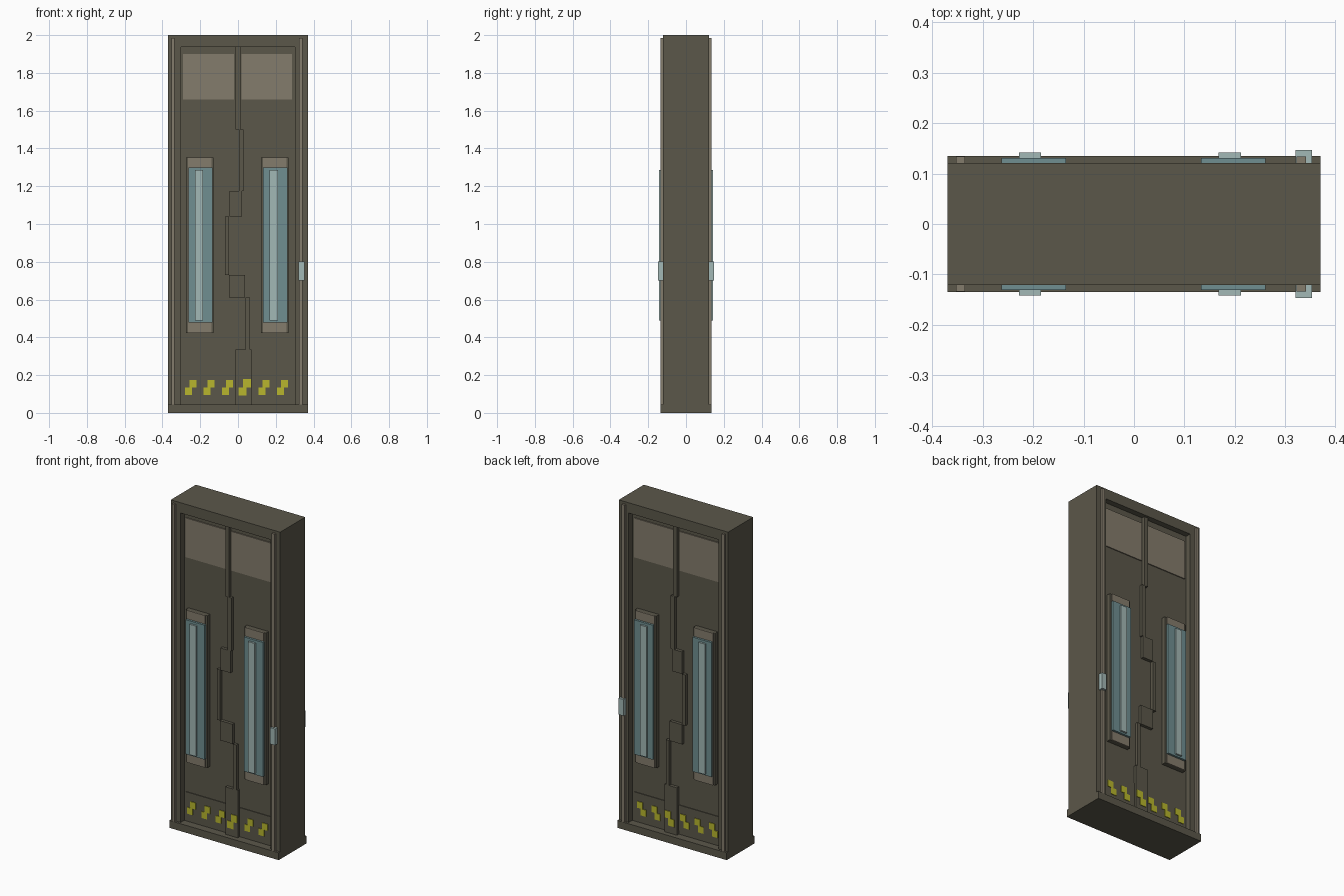
import bpy
import bmesh
from mathutils import Matrix, Vector

cube = bpy.data.objects.get("Cube")
if cube:
    bpy.data.objects.remove(cube, do_unlink=True)


def material(name, rgb):
    mat = bpy.data.materials.new(name)
    mat.use_nodes = True
    colour = (*rgb, 1.0)
    mat.diffuse_color = colour
    node = mat.node_tree.nodes["Principled BSDF"]
    node.inputs["Base Color"].default_value = colour
    node.inputs["Roughness"].default_value = 0.8
    return mat


OLIVE = material("dark olive metal", (0.105, 0.096, 0.068))
TAUPE = material("taupe panel", (0.23, 0.2, 0.15))
TEAL = material("muted teal", (0.16, 0.275, 0.285))
PALE = material("pale teal", (0.365, 0.48, 0.465))
YELLOW = material("warning yellow", (0.48, 0.47, 0.026))


def boxes(name, mat, spans, near, far, both_faces=True):
    """Boxes given as (x0, x1, z0, z1), reaching from depth near to far."""
    bm = bmesh.new()
    for x0, x1, z0, z1 in spans:
        centre = Vector(((x0 + x1) / 2, -(near + far) / 2, (z0 + z1) / 2))
        size = Vector((x1 - x0, far - near, z1 - z0))
        bmesh.ops.create_cube(
            bm, size=1,
            matrix=Matrix.Translation(centre) @ Matrix.Diagonal((*size, 1)))
    mesh = bpy.data.meshes.new(name)
    bm.to_mesh(mesh)
    bm.free()
    mesh.materials.append(mat)
    obj = bpy.data.objects.new(name, mesh)
    bpy.context.collection.objects.link(obj)
    if both_faces:
        # The back repeats the front
        mod = obj.modifiers.new("front to back", "MIRROR")
        mod.use_axis = (False, True, False)
        mod.use_clip = False
        mod.use_mirror_merge = False
    return obj


WIDE, INNER, BODY, DOOR = 0.37, 0.303, 0.121, 0.086
SILL, LINTEL = 0.045, 1.937

# Surrounding frame
boxes("door_posts", OLIVE,
      [(-WIDE, -INNER, SILL, 2), (INNER, WIDE, SILL, 2)], -BODY, BODY, False)
boxes("lintel", OLIVE, [(-INNER, INNER, LINTEL, 2)], -BODY, BODY, False)
boxes("threshold", OLIVE, [(-WIDE, WIDE, 0, SILL)], -0.135, 0.135, False)
boxes("post_rails", TAUPE,
      [(-0.353, -0.335, SILL, 1.985), (0.322, 0.341, SILL, 1.985)], BODY, 0.134)

# Recessed door leaves
boxes("door_leaves", OLIVE, [(-INNER, INNER, SILL, LINTEL)], -DOOR, DOOR, False)
boxes("upper_panels", TAUPE,
      [(-0.29, -0.02, 1.66, 1.9), (0.018, 0.286, 1.66, 1.9)], DOOR, 0.092)
boxes("kick_plate", OLIVE, [(-0.29, 0.286, 0.07, 0.225)], DOOR, 0.09)

# Stepped seam where the leaves interlock
boxes("interlocking_seam", OLIVE, [
    (-0.012, 0.013, 1.5, LINTEL),
    (0.004, 0.03, 1.175, 1.5),
    (-0.045, 0.022, 1.04, 1.175),
    (-0.07, -0.048, 0.73, 1.04),
    (-0.048, 0.037, 0.61, 0.73),
    (0.04, 0.063, 0.335, 0.61),
    (-0.012, 0.072, SILL, 0.335),
], DOOR, 0.105)

# Tall lamps, one on each leaf
for side, x in (("right", -0.202), ("left", 0.194)):
    def lamp_part(part, mat, half, z0, z1, near, far, shift=0.0):
        boxes(f"{side}_{part}", mat,
              [(x + shift - half, x + shift + half, z0, z1)], near, far)

    lamp_part("lamp_housing", OLIVE, 0.073, 0.422, 1.352, DOOR, 0.112)
    lamp_part("lamp_backing", TAUPE, 0.062, 0.422, 1.352, 0.112, 0.118)
    lamp_part("lamp_lens", TEAL, 0.064, 0.478, 1.3, 0.118, 0.131, 0.003)
    lamp_part("lamp_tube", PALE, 0.022, 0.488, 1.285, 0.131, 0.142, -0.004)

# Handle plate beside the opening
boxes("handle_plate", PALE, [(0.32, 0.353, 0.702, 0.802)], BODY, 0.147)


# Stepped warning marks along the kick plate
def warning_mark(x, size):
    step = size * 0.24
    return [(x - step - size / 2, x + step * 0.8, 0.135 - size, 0.135),
            (x - step * 0.8, x + step + size / 2, 0.135, 0.135 + size)]


marks = []
for i in (0, 1, 2, 4, 5):
    marks += warning_mark(-0.25 + 0.097 * i, 0.04)
boxes("warning_marks", YELLOW, marks, 0.09, 0.094)
boxes("seam_warning_mark", YELLOW, warning_mark(0.036, 0.044), 0.105, 0.109)
